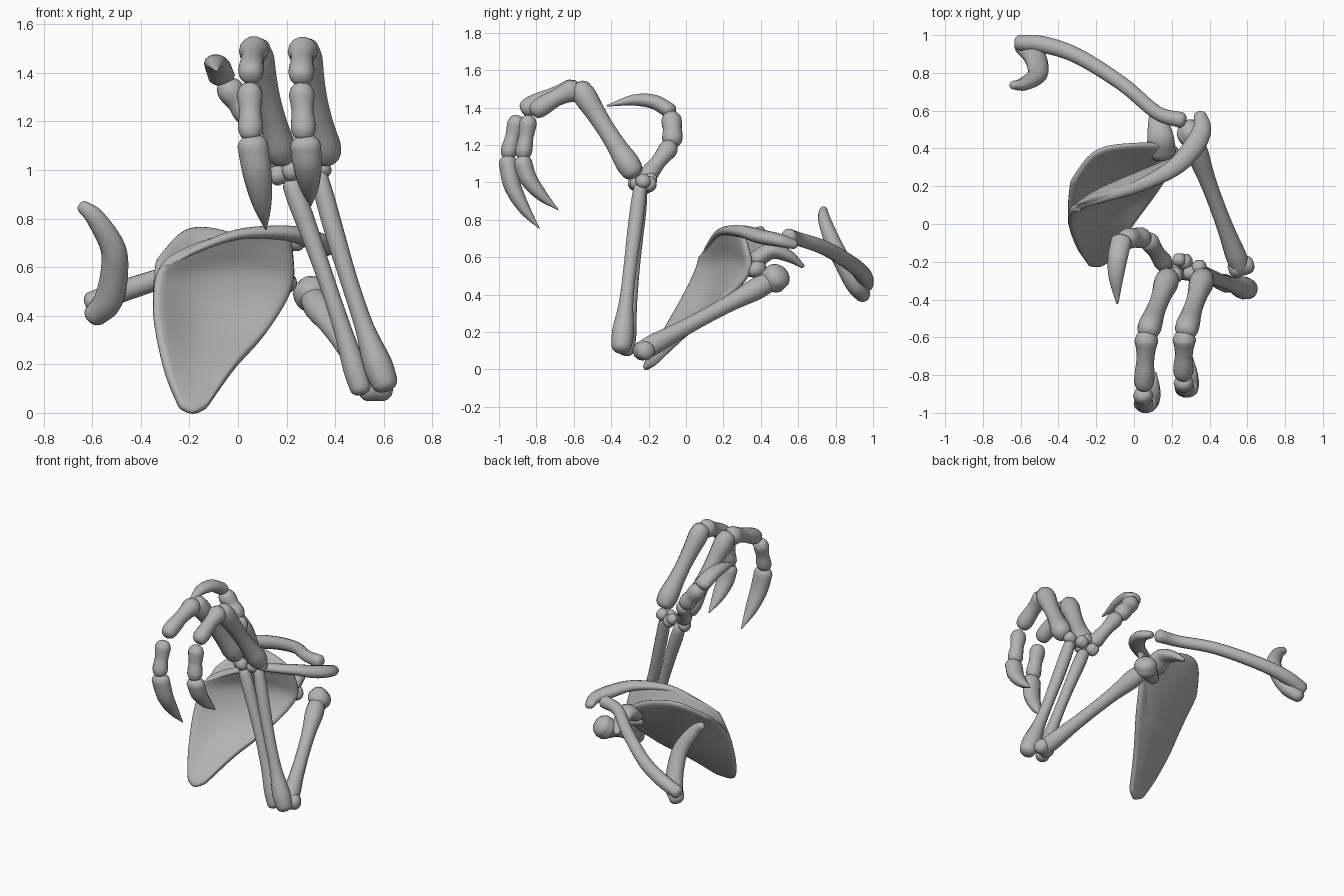
import bpy, bmesh, math
from mathutils import Vector as V

cube = bpy.data.objects.get("Cube")
if cube:
    bpy.data.objects.remove(cube)

bone_mat = bpy.data.materials.new("bone grey")
bone_mat.use_nodes = True
GREY = (0.45, 0.45, 0.45, 1)
bone_mat.diffuse_color = GREY
bone_mat.node_tree.nodes["Principled BSDF"].inputs["Base Color"].default_value = GREY
SIDES = 14


def finish(name, bm):
    bmesh.ops.recalc_face_normals(bm, faces=bm.faces)
    mesh = bpy.data.meshes.new(name)
    bm.to_mesh(mesh)
    bm.free()
    mesh.materials.append(bone_mat)
    for p in mesh.polygons:
        p.use_smooth = True
    ob = bpy.data.objects.new(name, mesh)
    bpy.context.collection.objects.link(ob)
    return ob


def spline(values, steps):
    """Catmull-Rom resampling of vectors or numbers."""
    out = []
    ext = [2 * values[0] - values[1]] + list(values) + [2 * values[-1] - values[-2]]
    for i in range(len(values) - 1):
        a, b, c, d = ext[i:i + 4]
        for k in range(steps):
            t = k / steps
            out.append(0.5 * (2 * b + (c - a) * t + (2 * a - 5 * b + 4 * c - d) * t * t
                              + (3 * b - a - 3 * c + d) * t ** 3))
    return out + [values[-1]]


def tube(name, points, radii, flat=1.0, up=(1, 0, 0), steps=5):
    """Round-ended loft along a path; flat scales the section across 'up'."""
    path = spline([V(p) for p in points], steps)
    rad = [max(r, 0.003) for r in spline(list(radii), steps)]
    n = len(path)
    rings = []
    for i, p in enumerate(path):
        d = (path[min(i + 1, n - 1)] - path[max(i - 1, 0)]).normalized()
        rings.append((p, d, rad[i]))
    # rounded ends
    p, d, r = rings[0]
    head = [(p - d * r * s, d, r * c) for s, c in ((0.6, 0.3), (0.48, 0.65), (0.26, 0.88))]
    p, d, r = rings[-1]
    tail = [(p + d * r * s, d, r * c) for s, c in ((0.26, 0.88), (0.48, 0.65), (0.6, 0.3))]
    bm = bmesh.new()
    loops = []
    for p, d, r in head + rings + tail:
        side = (V(up) - d * d.dot(V(up))).normalized()
        other = d.cross(side)
        loops.append([bm.verts.new(p + side * r * math.cos(a) + other * r * flat * math.sin(a))
                      for a in (2 * math.pi * k / SIDES for k in range(SIDES))])
    for la, lb in zip(loops, loops[1:]):
        for k in range(SIDES):
            j = (k + 1) % SIDES
            bm.faces.new((la[k], la[j], lb[j], lb[k]))
    bm.faces.new(loops[0])
    bm.faces.new(loops[-1])
    return finish(name, bm)


def long_bone(name, a, b, ra, shaft, rb, bow=(0, 0, 0), flat=1.0):
    """Shaft with a swollen knob at each end."""
    a, b, bow = V(a), V(b), V(bow)
    stops = (0, 0.1, 0.28, 0.5, 0.72, 0.9, 1)
    pts = [a.lerp(b, t) + bow * 4 * t * (1 - t) for t in stops]
    radii = (ra * 0.9, ra, shaft * 1.1, shaft, shaft * 1.1, rb, rb * 0.9)
    return tube(name, pts, radii, flat, steps=3)


def sheet(name, rows, thick):
    """Smooth plate through rows of points, given thickness and soft edges."""
    rows = [spline([V(p) for p in r], 4) for r in rows]
    cols = [spline(list(c), 4) for c in zip(*rows)]
    bm = bmesh.new()
    grid = [[bm.verts.new(p) for p in c] for c in cols]
    for ca, cb in zip(grid, grid[1:]):
        for k in range(len(ca) - 1):
            bm.faces.new((ca[k], ca[k + 1], cb[k + 1], cb[k]))
    ob = finish(name, bm)
    solid = ob.modifiers.new("thickness", 'SOLIDIFY')
    solid.thickness, solid.offset = thick, 0
    sub = ob.modifiers.new("soft", 'SUBSURF')
    sub.levels = sub.render_levels = 1
    return ob


# Shoulder blade: front plate sweeping up into the ridge, and the rear upper plate
middle = [(-.345, -.02, .38), (-.19, .1, .36), (-.02, .16, .35), (.125, .17, .34)]
sheet("shoulder_blade", [
    [(-.24, -.215, .02), (-.2, -.225, .0), (-.17, -.22, .0), (-.13, -.19, .02)],
    [(-.3, -.135, .17), (-.2, -.08, .17), (-.1, -.035, .18), (-.01, -.01, .19)],
    middle,
    [(-.345, .05, .52), (-.2, .16, .54), (0, .25, .56), (.225, .335, .51)],
    [(-.325, .075, .59), (-.2, .135, .65), (0, .215, .69), (.23, .33, .65)],
    [(-.29, .09, .62), (-.19, .125, .68), (0, .19, .745), (.21, .29, .76)],
], 0.04)
sheet("blade_rear_plate", [
    middle,
    [(-.35, .08, .51), (-.19, .24, .54), (.03, .31, .53), (.2, .33, .52)],
    [(-.34, .22, .63), (-.2, .39, .765), (.02, .425, .73), (.19, .42, .62)],
], 0.035)
tube("shoulder_tip", [(-.28, .095, .61), (-.18, .13, .67), (0, .19, .735), (.2, .29, .74),
                      (.31, .4, .71), (.36, .5, .69), (.35, .575, .67)],
     (.015, .02, .03, .045, .055, .05, .036), 0.7, up=(1, -1, 0))
tube("beak_process", [(.145, .38, .59), (.14, .46, .635), (.125, .55, .605), (.11, .62, .555)],
     (.075, .07, .05, .02), 0.65)
tube("shoulder_socket", [(.12, .33, .53), (.18, .37, .535), (.2, .385, .54)],
     (.04, .055, .055), 0.8)

# Collar bone and the hooked bone at its inner end
tube("collar_bone", [(.25, .55, .71), (.12, .59, .7), (-.06, .74, .65), (-.3, .89, .56),
                     (-.48, .95, .5), (-.605, .96, .455)],
     (.043, .038, .039, .042, .045, .043), up=(0, 0, 1))
tube("hooked_bone", [(-.64, .735, .85), (-.585, .74, .8), (-.515, .785, .68),
                     (-.51, .84, .57), (-.535, .9, .46), (-.59, .945, .4)],
     (.026, .04, .052, .057, .06, .05), 0.85)

# Upper arm
long_bone("upper_arm", (.31, .44, .465), (.565, -.235, .1), .06, .042, .056)
tube("upper_arm_head", [(.292, .465, .475), (.315, .49, .5)], (.075, .075))
tube("elbow_joint", [(.53, -.235, .1), (.605, -.215, .1)], (.052, .05), up=(0, 0, 1))

# Forearm pair
long_bone("forearm_outer", (.605, -.345, .12), (.335, -.245, .97), .06, .036, .04, (-.01, -.005, -.01))
long_bone("forearm_inner", (.505, -.32, .1), (.22, -.245, .94), .048, .034, .042, (.01, 0, 0))

# Wrist pebbles
for i, (x, y, z, r) in enumerate([(.165, -.22, .975, .042), (.22, -.27, .99, .04),
                                  (.27, -.2, .985, .042), (.3, -.26, .99, .04),
                                  (.345, -.23, 1.0, .04), (.24, -.19, 1.01, .035)]):
    tube(f"wrist_bone_{i + 1}", [(x - .012, y, z), (x + .012, y, z + .01)], (r, r), up=(0, 0, 1))

# Two long fingers: base, knuckle, middle joint, fingertip, then curved claw
fingers = {
    "inner": [(.18, -.285, 1.06), (.075, -.565, 1.5), (.052, -.855, 1.395), (.048, -.905, 1.33),
              (.052, -.95, 1.15), (.115, -.785, .755)],
    "outer": [(.365, -.285, 1.06), (.275, -.565, 1.5), (.26, -.8, 1.385), (.262, -.842, 1.33),
              (.27, -.87, 1.15), (.3, -.685, .855)],
}
for side, (base, knuckle, mid, joint, end, tip) in fingers.items():
    long_bone(f"{side}_palm_bone", base, knuckle, .066, .05, .064)
    start = V(knuckle) + V((-.008, -.03, -.005))
    long_bone(f"{side}_finger_upper", start, mid, .062, .047, .053, (0, 0, .01))
    long_bone(f"{side}_finger_lower", joint, end, .053, .045, .051, flat=0.9)
    root = V(end) + V((.008, -.002, -.045))
    drop = V(tip) - root
    pts = [root, root + drop * .35 + V((0, -.035, 0)), root + drop * .7 + V((0, -.03, 0)), tip]
    tube(f"{side}_finger_claw", pts, (.063, .059, .04, .004), 0.8)

# Thumb
long_bone("thumb_palm_bone", (.16, -.21, 1.03), (.075, -.085, 1.19), .05, .042, .052)
long_bone("thumb_finger", (.05, -.075, 1.22), (-.045, -.08, 1.345), .055, .05, .055, (0, .005, 0))
tube("thumb_claw", [(-.068, -.09, 1.385), (-.085, -.17, 1.43), (-.095, -.28, 1.44),
                    (-.088, -.42, 1.41)], (.056, .053, .04, .006), 0.75)
